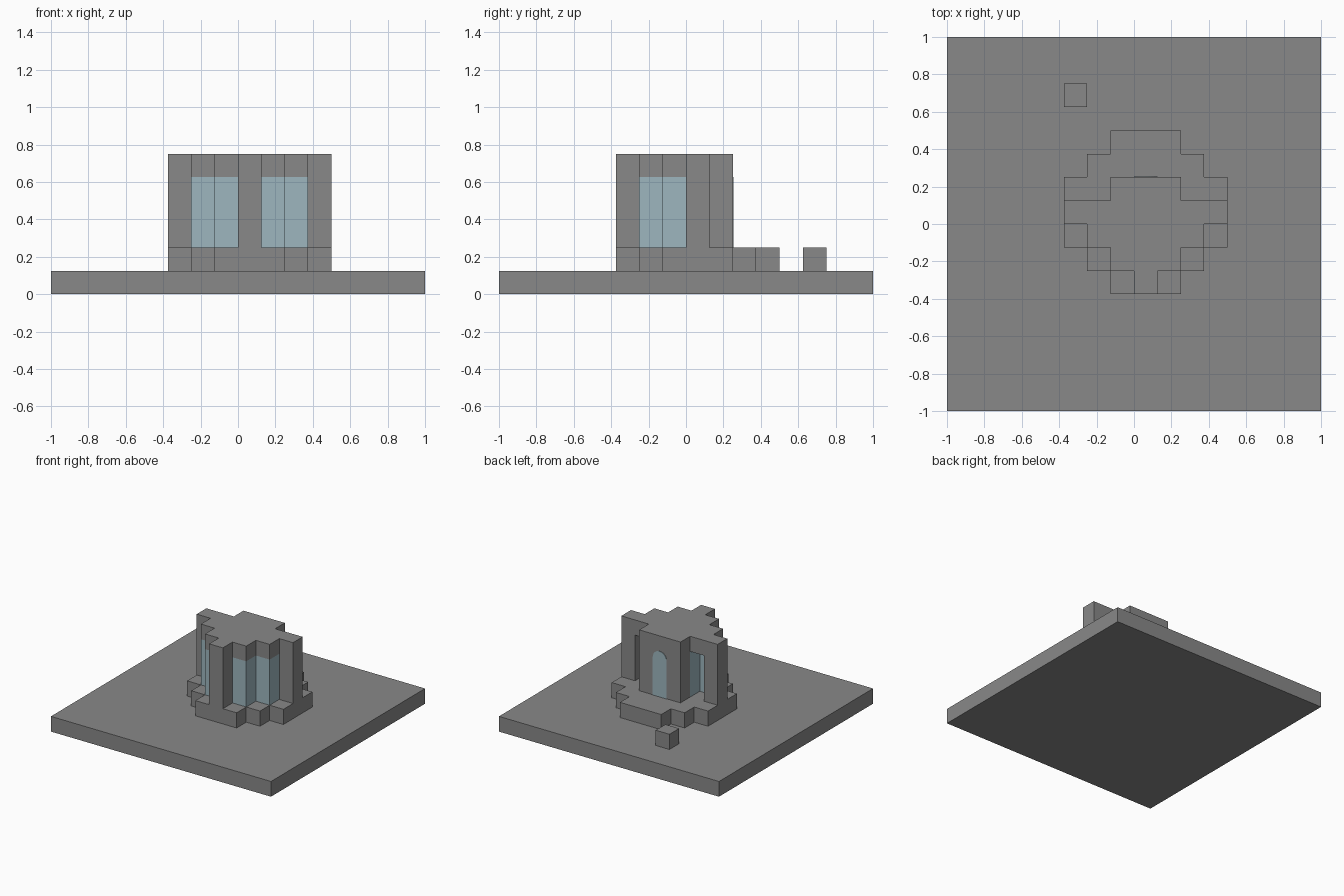
import bpy
import bmesh
import math

cube = bpy.data.objects.get("Cube")
if cube:
    bpy.data.objects.remove(cube, do_unlink=True)

U = 0.125        # size of one block
MID = 0.5        # tower symmetry line, in blocks


def material(name, rgb):
    mat = bpy.data.materials.new(name)
    mat.use_nodes = True
    color = (*rgb, 1.0)
    mat.diffuse_color = color
    mat.node_tree.nodes["Principled BSDF"].inputs["Base Color"].default_value = color
    return mat


stone = material("stone_grey", (0.25, 0.25, 0.25))
glass = material("pale_blue_glass", (0.34, 0.47, 0.52))


def extrude(name, points, direction, mat):
    """Extrude a flat outline, given in blocks, along a direction."""
    bm = bmesh.new()
    face = bm.faces.new([bm.verts.new([c * U for c in p]) for p in points])
    result = bmesh.ops.extrude_face_region(bm, geom=[face], use_keep_orig=True)
    moved = [g for g in result["geom"] if isinstance(g, bmesh.types.BMVert)]
    bmesh.ops.translate(bm, verts=moved, vec=[c * U for c in direction])
    bmesh.ops.recalc_face_normals(bm, faces=bm.faces)
    mesh = bpy.data.meshes.new(name)
    bm.to_mesh(mesh)
    bm.free()
    mesh.materials.append(mat)
    obj = bpy.data.objects.new(name, mesh)
    bpy.context.collection.objects.link(obj)
    return obj


def stepped(name, front, half_widths, z0, z1, mat):
    """Stepped footprint: one half width per block row, from front to back."""
    side = []
    for row, half in enumerate(half_widths):
        for y in (front + row, front + row + 1):
            # keep only the corners of the outline
            if len(side) > 1 and side[-1][0] == side[-2][0] == half:
                side.pop()
            side.append((half, y))
    outline = [(MID + h, y, z0) for h, y in side]
    outline += [(MID - h, y, z0) for h, y in reversed(side)]
    return extrude(name, outline, (0, 0, z1 - z0), mat)


def box(name, x0, x1, y0, y1, z0, z1, mat):
    outline = [(x0, y0, z0), (x1, y0, z0), (x1, y1, z0), (x0, y1, z0)]
    return extrude(name, outline, (0, 0, z1 - z0), mat)


# Ground slab and stepped plinth
box("ground_slab", -8, 8, -8, 8, 0, 1, stone)
stepped("plinth", -3, [1.5, 2.5, 3.5, 3.5, 3.5, 2.5, 1.5], 1, 2, stone)

# Glass body, recessed at the back beside the side pillars
stepped("glass_walls", -2, [1.5, 2.5, 1.5], 2, 5, glass)

# Pillars and back wall
box("front_pillar", 0, 1, -3, -2, 2, 5, stone)
for name, side in (("left_pillar", 1), ("right_pillar", -1)):
    centre = MID + side * 3
    box(name, centre - 0.5, centre + 0.5, 0, 1, 2, 5, stone)
box("back_wall", -1, 2, 1, 2, 2, 5, stone)

# Roof
stepped("roof", -3, [0.5, 1.5, 2.5, 3.5, 1.5], 5, 6, stone)

# Arched door panel on the back wall
STEPS = 12
arch = [(0, 2, 2), (1, 2, 2)]
for i in range(STEPS + 1):
    a = math.pi * i / STEPS
    arch.append((MID + 0.5 * math.cos(a), 2, 4.5 + 0.5 * math.sin(a)))
extrude("arched_door", arch, (0, 0.03, 0), glass)

# Loose block behind the tower
box("stepping_block", -3, -2, 5, 6, 1, 2, stone)
